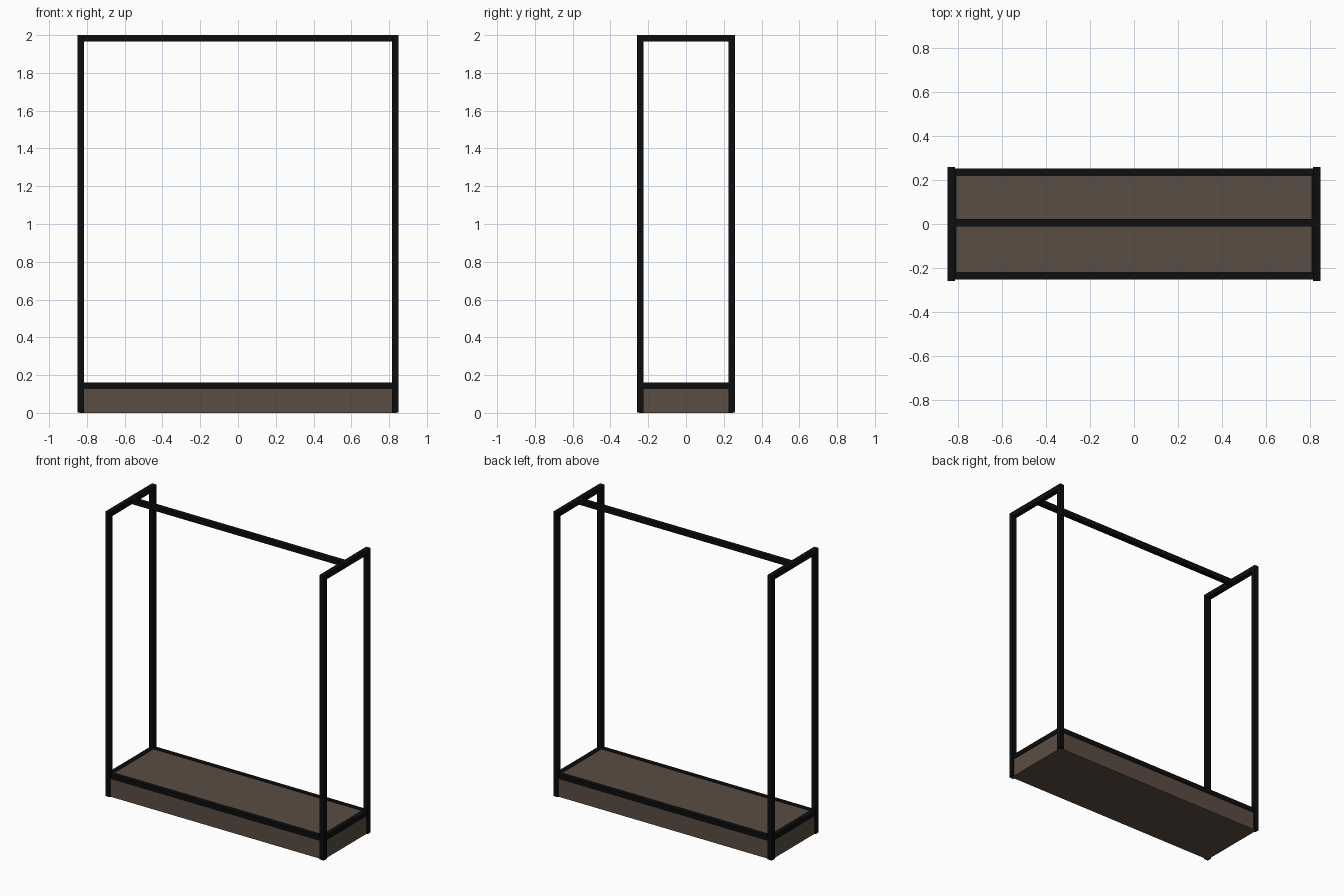
import bpy

if "Cube" in bpy.data.objects:
    bpy.data.objects.remove(bpy.data.objects["Cube"])

def material(name, rgb):
    m = bpy.data.materials.new(name)
    m.diffuse_color = (*rgb, 1.0)
    m.use_nodes = True
    m.node_tree.nodes["Principled BSDF"].inputs["Base Color"].default_value = m.diffuse_color
    return m

black = material("black metal", (0.004, 0.004, 0.004))
brown = material("dark brown wood", (0.105, 0.074, 0.055))

def box(name, lo, hi, mat):
    """Axis-aligned box between two corners."""
    bpy.ops.mesh.primitive_cube_add(size=1, location=[(a + b) / 2 for a, b in zip(lo, hi)])
    ob = bpy.context.object
    ob.name = name
    ob.scale = [b - a for a, b in zip(lo, hi)]
    bpy.ops.object.transform_apply(location=False, rotation=False, scale=True)
    ob.data.materials.append(mat)
    return ob

X, Y, H, T = 0.85, 0.26, 2.0, 0.034   # outer half sizes, height, tube thickness
RZ0, RZ1 = 0.127, 0.161               # base rail heights

# Solid wooden base
box("wooden_base", (-0.84, -0.249, 0), (0.84, 0.249, 0.158), brown)

for sx, side in ((-1, "left"), (1, "right")):
    xa, xb = sorted((sx * X, sx * (X - T)))
    # Upright posts
    for sy, end in ((-1, "front"), (1, "back")):
        ya, yb = sorted((sy * Y, sy * (Y - T)))
        box(f"{side}_{end}_post", (xa, ya, 0.001), (xb, yb, H - T), black)
    # Top crossbar and base end rail
    box(f"{side}_top_bar", (xa, -Y, H - T), (xb, Y, H), black)
    ea, eb = sorted((sx * 0.844, sx * (0.844 - T)))
    box(f"{side}_base_rail", (ea, -Y + T, RZ0), (eb, Y - T, RZ1), black)

# Long base rails along front and back
for sy, end in ((-1, "front"), (1, "back")):
    ya, yb = sorted((sy * 0.253, sy * (0.253 - T)))
    box(f"{end}_base_rail", (-X + T, ya, RZ0), (X - T, yb, RZ1), black)

# Hanging rail across the top
box("hanging_rail", (-X + T, -0.012, H - T), (X - T, 0.022, H), black)
